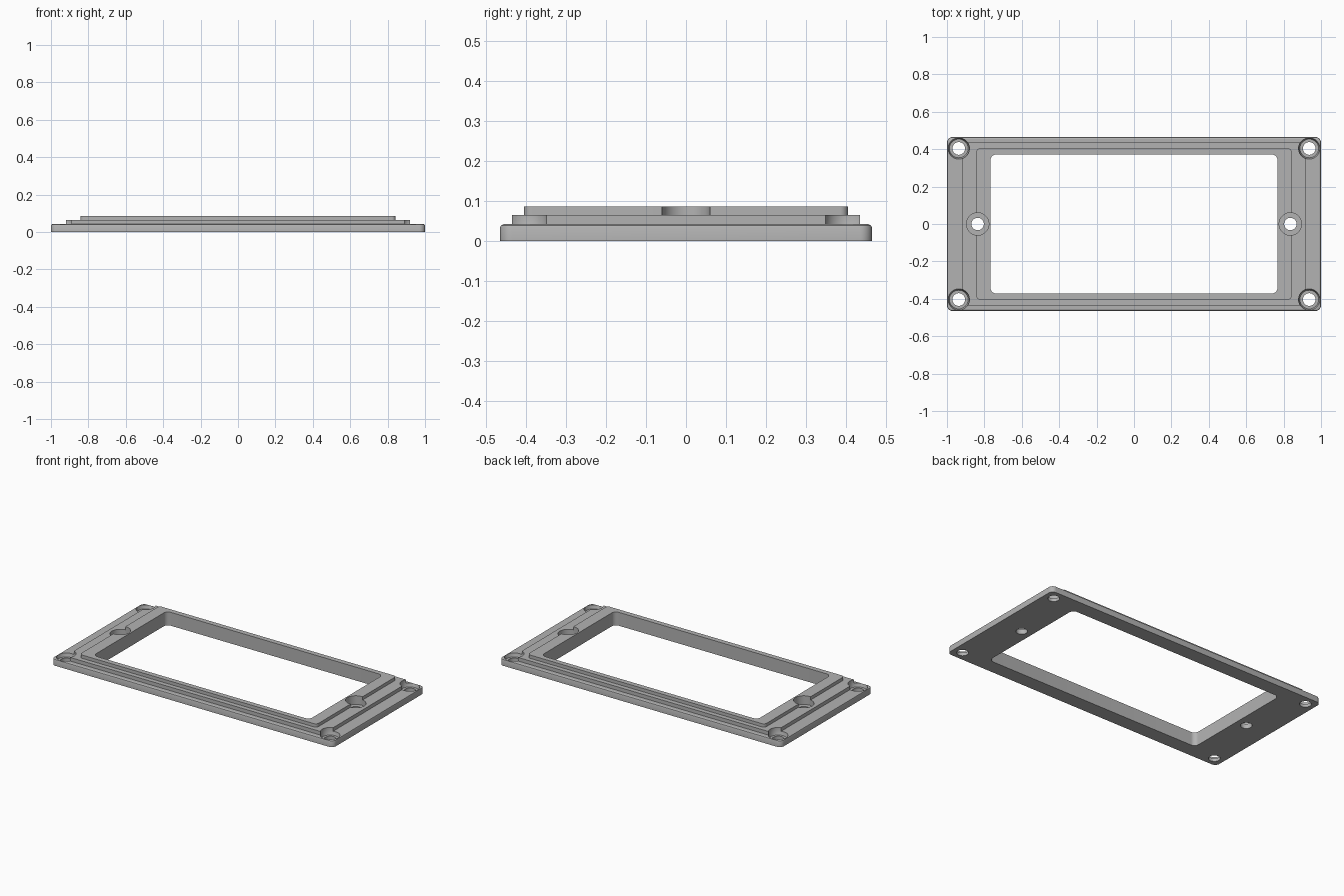
import bpy, bmesh, math

if "Cube" in bpy.data.objects:
    bpy.data.objects.remove(bpy.data.objects["Cube"])

grey = bpy.data.materials.new("light grey")
grey.diffuse_color = (0.45, 0.45, 0.45, 1)
grey.use_nodes = True
grey.node_tree.nodes["Principled BSDF"].inputs["Base Color"].default_value = grey.diffuse_color


def rounded_rect(hx, hy, r, z, seg=8):
    pts = []
    for k, (sx, sy) in enumerate([(1, 1), (-1, 1), (-1, -1), (1, -1)]):
        for i in range(seg + 1):
            a = math.pi / 2 * (k + i / seg)
            pts.append((sx * (hx - r) + r * math.cos(a),
                        sy * (hy - r) + r * math.sin(a), z))
    return pts


def circle(cx, cy, r, z, n=40):
    return [(cx + r * math.cos(2 * math.pi * i / n),
             cy + r * math.sin(2 * math.pi * i / n), z) for i in range(n)]


def loft(bm, loops, closed):
    """Bridge successive loops; either close the chain or cap both ends."""
    rings = [[bm.verts.new(p) for p in loop] for loop in loops]
    n = len(rings[0])
    pairs = list(zip(rings, rings[1:]))
    if closed:
        pairs.append((rings[-1], rings[0]))
    else:
        bm.faces.new(rings[0][::-1])
        bm.faces.new(rings[-1])
    for a, b in pairs:
        for i in range(n):
            j = (i + 1) % n
            bm.faces.new((a[i], a[j], b[j], b[i]))


def make_object(name, bm):
    bmesh.ops.recalc_face_normals(bm, faces=bm.faces)
    me = bpy.data.meshes.new(name)
    bm.to_mesh(me)
    bm.free()
    ob = bpy.data.objects.new(name, me)
    me.materials.append(grey)
    bpy.context.collection.objects.link(ob)
    return ob


# Stepped frame: (half x, half y, corner radius, z) around the cross-section
section = [
    (1.0, 0.465, 0.03, 0.0),
    (1.0, 0.465, 0.03, 0.034),
    (0.998, 0.463, 0.028, 0.039),
    (0.992, 0.457, 0.022, 0.042),
    (0.92, 0.435, 0.02, 0.042),
    (0.92, 0.435, 0.02, 0.065),
    (0.842, 0.405, 0.02, 0.065),
    (0.842, 0.405, 0.02, 0.086),
    (0.767, 0.372, 0.03, 0.086),
    (0.767, 0.372, 0.03, 0.0),
]
bm = bmesh.new()
loft(bm, [rounded_rect(*s) for s in section], True)
frame = make_object("stepped_frame", bm)

# Stepped screw-hole cutters: four corners and two at the sides
corner_profile = [(0.034, -0.05), (0.034, 0.02), (0.05, 0.02),
                  (0.057, 0.041), (0.057, 0.15)]
side_profile = [(0.033, -0.05), (0.033, 0.03), (0.06, 0.03), (0.06, 0.15)]
bm = bmesh.new()
for sx in (-1, 1):
    for sy in (-1, 1):
        loft(bm, [circle(sx * 0.937, sy * 0.404, r, z)
                  for r, z in corner_profile], False)
    loft(bm, [circle(sx * 0.836, 0, r, z) for r, z in side_profile], False)
cutter = make_object("screw_hole_cutter", bm)
cutter.hide_render = True
cutter.hide_set(True)

mod = frame.modifiers.new("screw_holes", 'BOOLEAN')
mod.operation = 'DIFFERENCE'
mod.solver = 'EXACT'
mod.object = cutter

# Apply the cut and smooth the rounded surfaces
bpy.context.view_layer.objects.active = frame
frame.select_set(True)
bpy.ops.object.modifier_apply(modifier=mod.name)
bpy.data.objects.remove(cutter)
bpy.ops.object.shade_smooth_by_angle(angle=math.radians(30))
